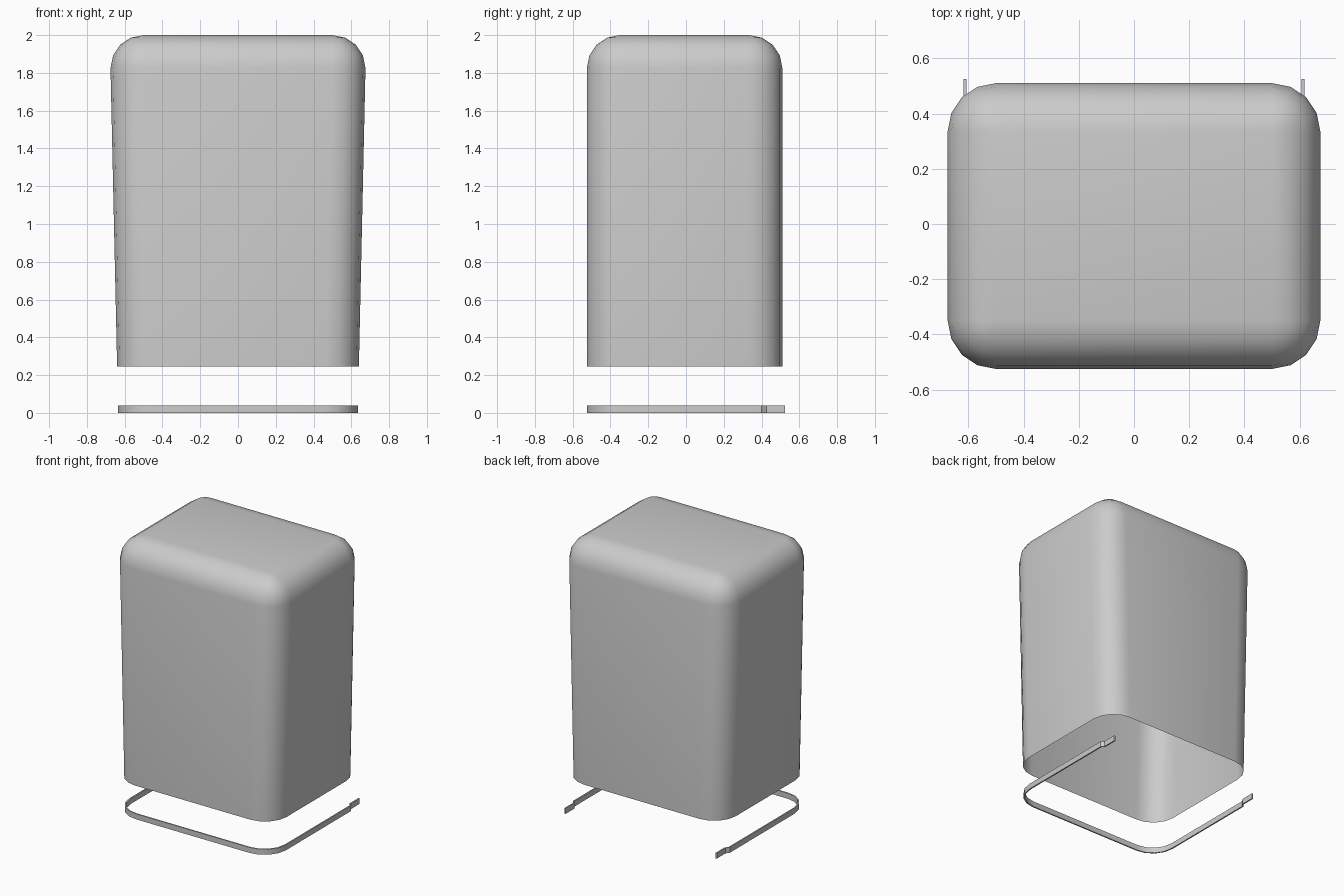
import bpy, bmesh
from math import sin, cos, pi

if "Cube" in bpy.data.objects:
    bpy.data.objects.remove(bpy.data.objects["Cube"])

SEG = 4          # segments per rounded corner
FRONT, BACK = -0.525, 0.51


def arc(cx, cy, r, start):
    """Quarter circle, counter-clockwise from the start angle."""
    return [(cx + r * cos(start + pi / 2 * i / SEG),
             cy + r * sin(start + pi / 2 * i / SEG)) for i in range(SEG + 1)]


def rounded_ring(hw, y0, y1, r):
    """Rounded rectangle outline, counter-clockwise."""
    return (arc(hw - r, y1 - r, r, 0) + arc(-hw + r, y1 - r, r, pi / 2)
            + arc(-hw + r, y0 + r, r, pi) + arc(hw - r, y0 + r, r, 1.5 * pi))


def finish(name, bm):
    bmesh.ops.remove_doubles(bm, verts=bm.verts, dist=0.0005)
    bmesh.ops.recalc_face_normals(bm, faces=bm.faces)
    me = bpy.data.meshes.new(name)
    bm.to_mesh(me)
    bm.free()
    ob = bpy.data.objects.new(name, me)
    bpy.context.collection.objects.link(ob)
    bpy.ops.object.select_all(action='DESELECT')
    ob.select_set(True)
    bpy.context.view_layer.objects.active = ob
    bpy.ops.object.shade_smooth_by_angle(angle=pi / 6)
    return ob


# Open-bottomed cover: tapered walls, then a rounded shoulder up to a flat top
R = 0.175
levels = [(0.245, 0.64, 0)]
levels += [(2 - R + R * sin(pi / 2 * i / SEG), 0.675,
            R * (1 - cos(pi / 2 * i / SEG))) for i in range(SEG + 1)]
bm = bmesh.new()
rings = []
for z, hw, inset in levels:
    outline = rounded_ring(hw - inset, FRONT + inset, BACK - inset, R - inset)
    rings.append([bm.verts.new((x, y, z)) for x, y in outline])
n = len(rings[0])
for lo, hi in zip(rings, rings[1:]):
    for i in range(n):
        j = (i + 1) % n
        bm.faces.new((lo[i], lo[j], hi[j], hi[i]))
bmesh.ops.remove_doubles(bm, verts=bm.verts, dist=0.0005)
bmesh.ops.holes_fill(bm, edges=[e for e in bm.edges if e.is_boundary
                                and min(v.co.z for v in e.verts) > 1.9], sides=0)
finish("cover_shell", bm)

# U-shaped base band: wraps the front and sides, ends jog inward at the back
T, H = 0.01, 0.04


def band_path(d):
    """Plan of the band, moved inward by d."""
    hw, r = 0.635 - d, R - d
    left_end = [(-0.617 + d, 0.525), (-0.617 + d, 0.425), (-hw, 0.40)]
    right_end = [(-x, y) for x, y in reversed(left_end)]
    return (left_end + arc(-hw + r, FRONT + R, r, pi)
            + arc(hw - r, FRONT + R, r, 1.5 * pi) + right_end)


bm = bmesh.new()
sections = []
for (xo, yo), (xi, yi) in zip(band_path(0), band_path(T)):
    sections.append([bm.verts.new(p) for p in
                     ((xo, yo, 0), (xi, yi, 0), (xi, yi, H), (xo, yo, H))])
for a, b in zip(sections, sections[1:]):
    for i in range(4):
        j = (i + 1) % 4
        bm.faces.new((a[i], a[j], b[j], b[i]))
bm.faces.new(sections[0])
bm.faces.new(sections[-1])
finish("base_band", bm)
